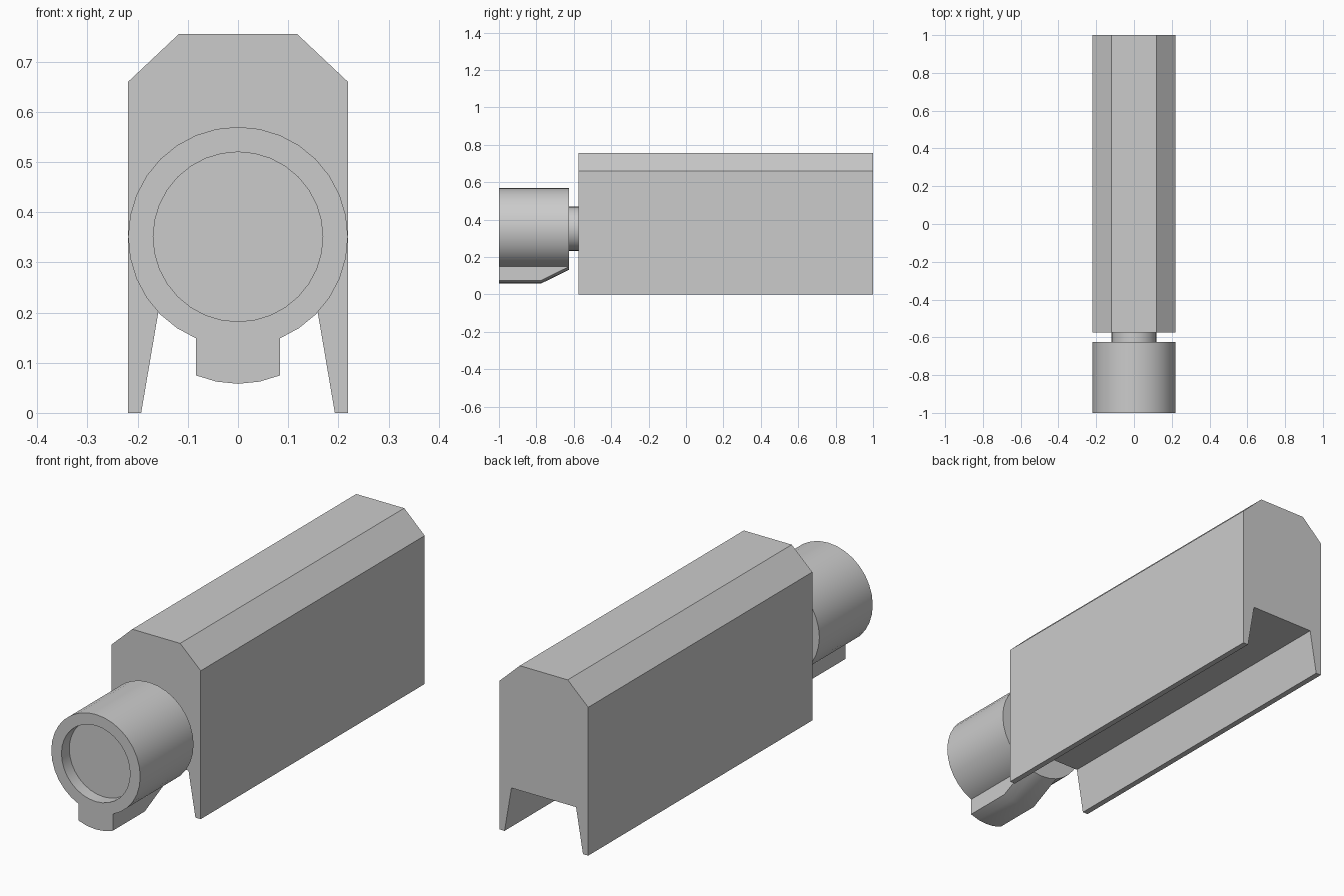
import bpy, bmesh, math
from mathutils import Matrix

cube = bpy.data.objects.get("Cube")
if cube:
    bpy.data.objects.remove(cube, do_unlink=True)

grey = bpy.data.materials.new("plain grey")
grey.use_nodes = True
COLOR = (0.6, 0.6, 0.6, 1)
grey.diffuse_color = COLOR
grey.node_tree.nodes["Principled BSDF"].inputs["Base Color"].default_value = COLOR

SEGMENTS = 32
AXIS_Z = 0.351
RADIUS = 0.219


def finish(name, bm, smooth=False):
    bmesh.ops.recalc_face_normals(bm, faces=bm.faces)
    mesh = bpy.data.meshes.new(name)
    bm.to_mesh(mesh)
    bm.free()
    mesh.materials.append(grey)
    obj = bpy.data.objects.new(name, mesh)
    bpy.context.collection.objects.link(obj)
    if smooth:
        bpy.ops.object.select_all(action='DESELECT')
        obj.select_set(True)
        bpy.context.view_layer.objects.active = obj
        bpy.ops.object.shade_smooth_by_angle(angle=math.radians(30))
    return obj


def loft(name, sections, smooth=False):
    """Join closed sections of equal point count and cap both ends."""
    bm = bmesh.new()
    rings = [[bm.verts.new(p) for p in s] for s in sections]
    n = len(rings[0])
    for a, b in zip(rings, rings[1:]):
        for i in range(n):
            j = (i + 1) % n
            bm.faces.new((a[i], a[j], b[j], b[i]))
    bm.faces.new(rings[0])
    bm.faces.new(rings[-1])
    return finish(name, bm, smooth)


def circle(radius, y):
    return [(radius * math.sin(a), y, AXIS_Z - radius * math.cos(a))
            for a in (math.tau * i / SEGMENTS for i in range(SEGMENTS))]


# Long housing: chamfered top, open channel between two tapered side skirts
half = [(0.118, 0.755), (RADIUS, 0.66), (RADIUS, 0), (0.193, 0), (0.159, 0.2)]
outline = half + [(-x, z) for x, z in reversed(half)]
loft("housing", [[(x, y, z) for x, z in outline] for y in (-0.575, 1)])

# Front barrel with a recessed round face
loft("barrel", [circle(RADIUS, -0.625), circle(RADIUS, -1),
                circle(0.169, -1), circle(0.169, -0.945)], smooth=True)

# Narrow neck joining barrel and housing
loft("neck", [circle(0.118, -0.63), circle(0.118, -0.57)], smooth=True)


# Lug under the barrel, its curved underside rising into the barrel at the back
def lug_section(y, drop):
    angles = [math.tau * i / SEGMENTS for i in range(-2, 3)]
    arc = [(RADIUS * math.sin(a), AXIS_Z - RADIUS * math.cos(a)) for a in angles]
    return ([(x, y, z - drop) for x, z in arc]
            + [(x, y, z + 0.01) for x, z in reversed(arc)])


loft("lug", [lug_section(-1, 0.074), lug_section(-0.775, 0.074),
             lug_section(-0.625, 0)], smooth=True)
